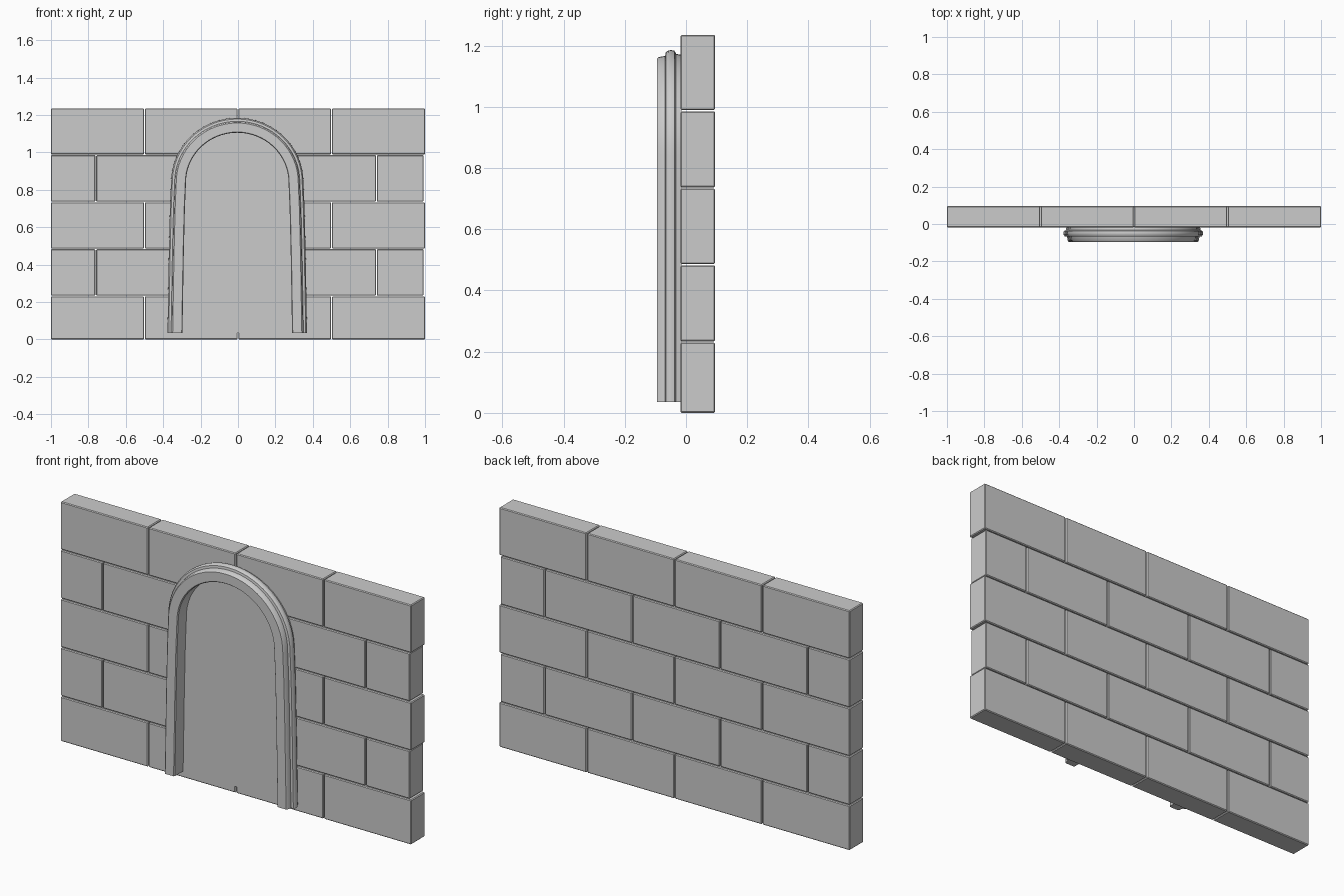
import bpy, bmesh, math

if "Cube" in bpy.data.objects:
    bpy.data.objects.remove(bpy.data.objects["Cube"])

GAP = 0.004


def mesh_object(name, bm):
    bmesh.ops.recalc_face_normals(bm, faces=bm.faces[:])
    me = bpy.data.meshes.new(name)
    bm.to_mesh(me)
    bm.free()
    ob = bpy.data.objects.new(name, me)
    bpy.context.collection.objects.link(ob)
    return ob


def block(name, x0, x1, y0, y1, z0, z1):
    bm = bmesh.new()
    bmesh.ops.create_cube(bm, size=1)
    for v in bm.verts:
        v.co = ((x0 + x1) / 2 + v.co.x * (x1 - x0),
                (y0 + y1) / 2 + v.co.y * (y1 - y0),
                (z0 + z1) / 2 + v.co.z * (z1 - z0))
    ob = mesh_object(name, bm)
    bev = ob.modifiers.new("bevel", 'BEVEL')
    bev.width = 0.004
    bev.segments = 1
    return ob


# Stone courses in running bond
levels = [0, 0.232, 0.484, 0.735, 0.987, 1.235]
even = [-1, -0.5, 0, 0.5, 1]
odd = [-1, -0.76, -0.26, 0.24, 0.74, 0.992]
for r in range(5):
    xs = odd if r % 2 else even
    z0 = levels[r] + (GAP / 2 if r else 0)
    z1 = levels[r + 1] - (GAP / 2 if r < 4 else 0)
    for i in range(len(xs) - 1):
        x0 = xs[i] + (GAP / 2 if i else 0)
        x1 = xs[i + 1] - (GAP / 2 if i < len(xs) - 2 else 0)
        block(f"stone_{r}_{i}", x0, x1, -0.018, 0.095, z0, z1)

# Arch path: splayed jambs and a round head, offset outward by t
CX, BASE, SPRING = -0.004, 0.035, 0.84


def arch_path(t, n=32):
    left = [(-0.293 - t, BASE), (-0.286 - t, 0.45), (-0.28 - t, 0.7)]
    head = []
    for k in range(n + 1):
        a = math.pi * (1 - k / n)
        head.append(((0.274 + t) * math.cos(a), SPRING + (0.265 + t) * math.sin(a)))
    right = [(-x, z) for x, z in reversed(left)]
    return [(CX + x, z) for x, z in left + head + right]


# Moulded door surround: (outward offset, y) section swept along the arch
section = [(0, -0.015), (0, -0.09), (0.004, -0.095), (0.052, -0.095), (0.057, -0.09),
           (0.061, -0.068), (0.073, -0.066), (0.079, -0.058), (0.08, -0.048),
           (0.078, -0.038), (0.068, -0.032), (0.064, -0.015)]
bm = bmesh.new()
rails = [[bm.verts.new((x, y, z)) for x, z in arch_path(t)] for t, y in section]
m = len(rails)
for i in range(m):
    a, b = rails[i], rails[(i + 1) % m]
    for k in range(len(a) - 1):
        bm.faces.new((a[k], a[k + 1], b[k + 1], b[k]))
for end in (0, -1):
    bm.faces.new([r[end] for r in rails])
arch = mesh_object("door_surround", bm)
bpy.context.view_layer.objects.active = arch
arch.select_set(True)
bpy.ops.object.shade_smooth_by_angle(angle=math.radians(35))

# Thin blind panel filling the arch
bm = bmesh.new()
pts = arch_path(0.03)
front = [bm.verts.new((x, -0.023, z)) for x, z in pts]
back = [bm.verts.new((x, -0.015, z)) for x, z in pts]
bm.faces.new(front)
bm.faces.new(back[::-1])
for k in range(len(pts)):
    j = (k + 1) % len(pts)
    bm.faces.new((front[k], front[j], back[j], back[k]))
mesh_object("door_panel", bm)
